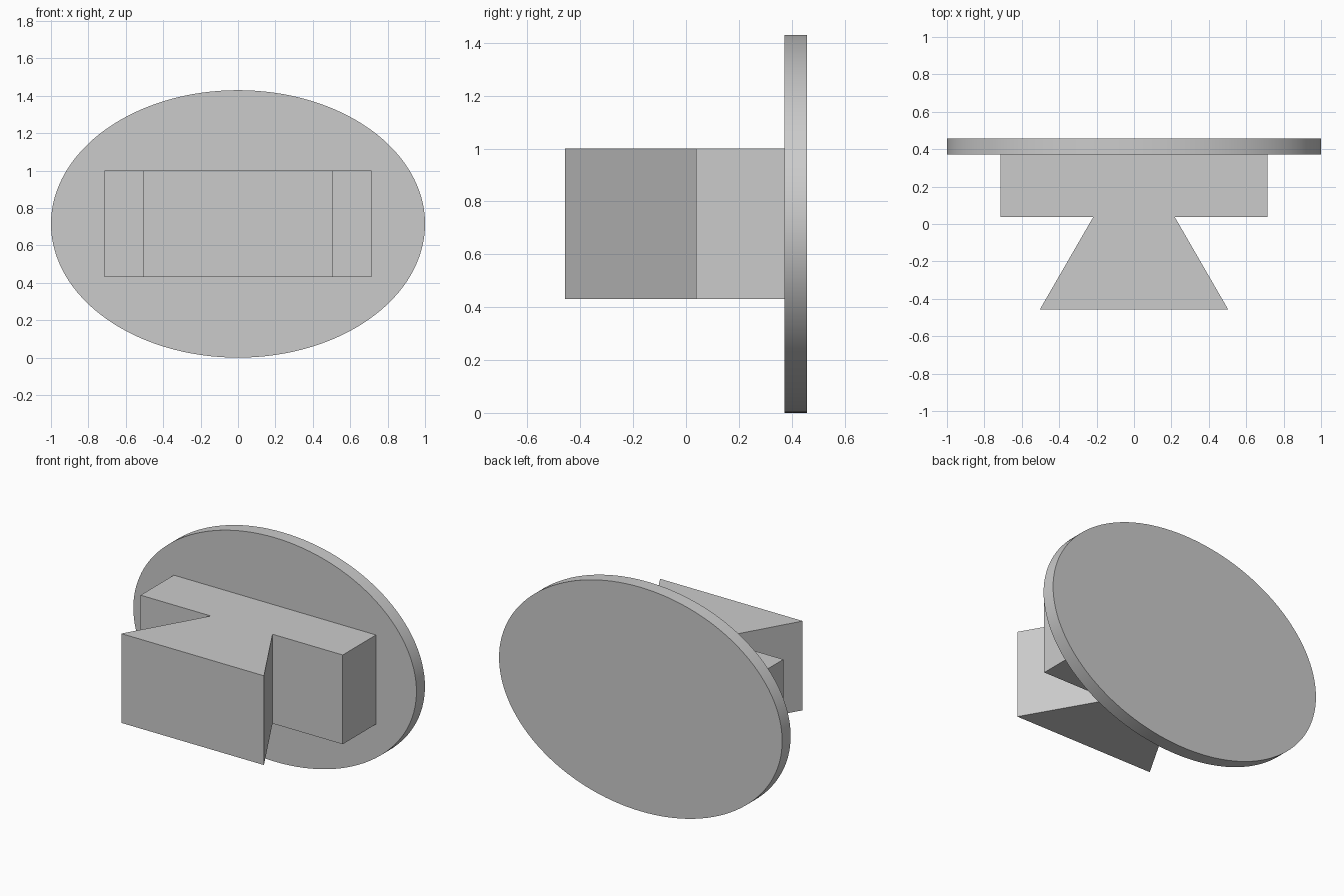
import bpy
import bmesh
from math import cos, sin, pi, radians
from mathutils import Vector

cube = bpy.data.objects.get("Cube")
if cube:
    bpy.data.objects.remove(cube, do_unlink=True)

# Single light grey finish
grey = bpy.data.materials.new("light_grey")
grey.use_nodes = True
colour = (0.6, 0.6, 0.6, 1)
grey.diffuse_color = colour
grey.node_tree.nodes["Principled BSDF"].inputs["Base Color"].default_value = colour


def extrude_profile(name, points, direction):
    """Make a solid by extruding a closed flat outline."""
    bm = bmesh.new()
    face = bm.faces.new([bm.verts.new(p) for p in points])
    result = bmesh.ops.extrude_face_region(bm, geom=[face], use_keep_orig=True)
    moved = [g for g in result["geom"] if isinstance(g, bmesh.types.BMVert)]
    bmesh.ops.translate(bm, verts=moved, vec=Vector(direction))
    bmesh.ops.recalc_face_normals(bm, faces=bm.faces)
    mesh = bpy.data.meshes.new(name)
    bm.to_mesh(mesh)
    bm.free()
    mesh.materials.append(grey)
    obj = bpy.data.objects.new(name, mesh)
    bpy.context.collection.objects.link(obj)
    return obj


# Oval back plate with a smooth rim
back_y, plate_y, half_height, sides = 0.458, 0.372, 0.715, 128
angles = [2 * pi * i / sides for i in range(sides)]
oval = [(cos(a), plate_y, half_height + half_height * sin(a)) for a in angles]
plate = extrude_profile("oval_plate", oval, (0, back_y - plate_y, 0))
bpy.ops.object.select_all(action="DESELECT")
plate.select_set(True)
bpy.context.view_layer.objects.active = plate
bpy.ops.object.shade_smooth_by_angle(angle=radians(30))

# Mounting block with a flared dovetail at the front
bottom, top = 0.43, 1.0
half = [(0.504, -back_y), (0.218, 0.037), (0.714, 0.037), (0.714, plate_y)]
outline = half + [(-x, y) for x, y in reversed(half)]
extrude_profile("dovetail_block", [(x, y, bottom) for x, y in outline], (0, 0, top - bottom))
